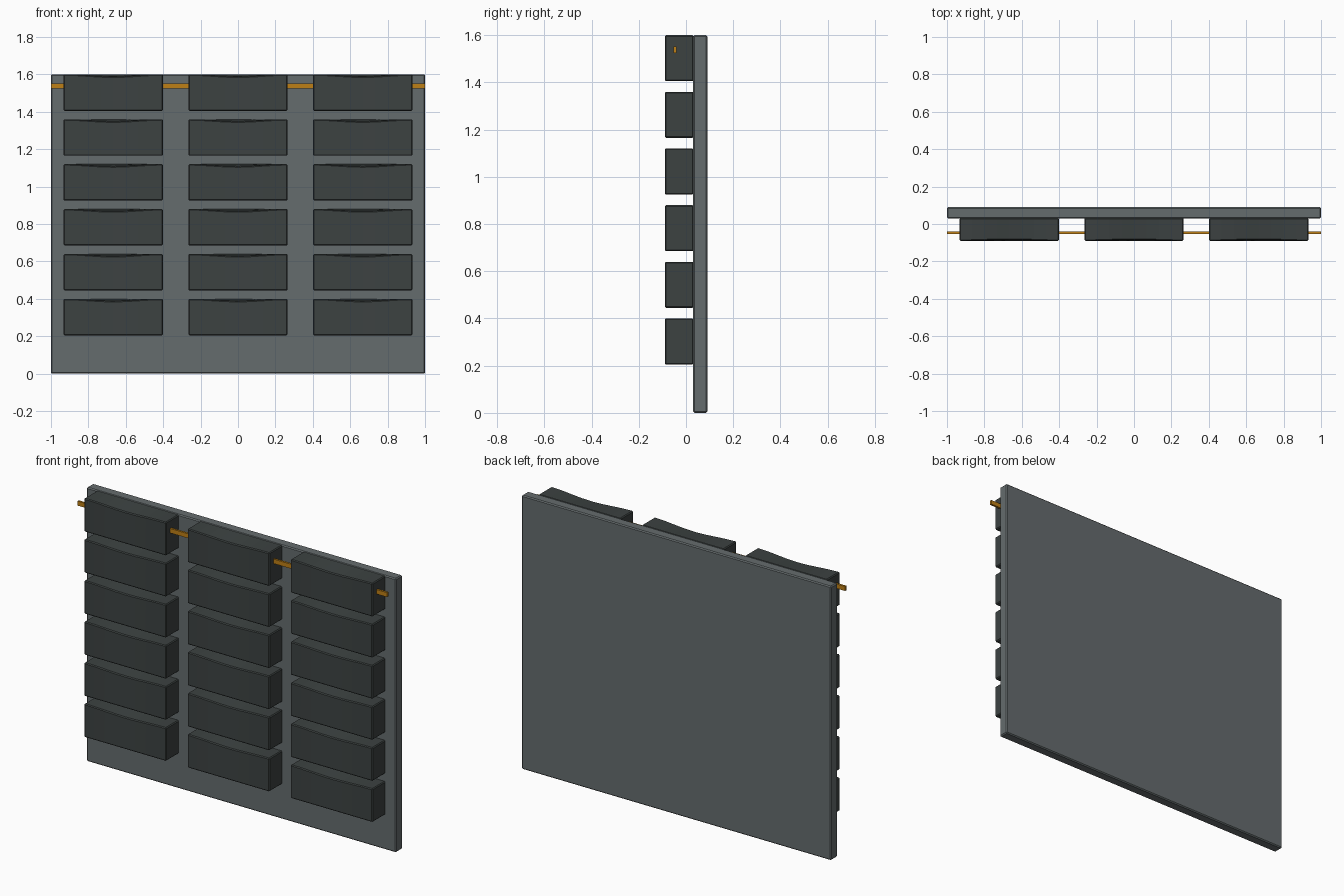
import bpy, bmesh, math

if "Cube" in bpy.data.objects:
    bpy.data.objects.remove(bpy.data.objects["Cube"])


def material(name, rgb):
    m = bpy.data.materials.new(name)
    m.diffuse_color = (*rgb, 1)
    m.use_nodes = True
    m.node_tree.nodes["Principled BSDF"].inputs["Base Color"].default_value = m.diffuse_color
    return m


PANEL = material("slate grey", (0.13, 0.15, 0.155))
BLOCK = material("dark charcoal", (0.045, 0.054, 0.053))
STRIP = material("amber", (0.52, 0.215, 0.008))


def bar(name, x0, x1, y0, y1, z0, z1, mat, bevel=0, dip=0, cuts=1):
    """Box swept along x; its top front edge is worn down by dip mid-span."""
    bm = bmesh.new()
    rings = []
    for i in range(cuts + 1):
        t = i / cuts
        d = dip * math.sin(math.pi * t) ** 2
        x = x0 + (x1 - x0) * t
        section = [(y0, z0), (y1, z0), (y1, z1), (y0 + d * 0.5, z1 - d)]
        rings.append([bm.verts.new((x, y, z)) for y, z in section])
    for a, b in zip(rings, rings[1:]):
        for k in range(4):
            n = (k + 1) % 4
            bm.faces.new((a[k], a[n], b[n], b[k]))
    bm.faces.new(rings[0])
    bm.faces.new(rings[-1])
    bmesh.ops.recalc_face_normals(bm, faces=bm.faces)
    mesh = bpy.data.meshes.new(name)
    bm.to_mesh(mesh)
    bm.free()
    mesh.materials.append(mat)
    ob = bpy.data.objects.new(name, mesh)
    bpy.context.collection.objects.link(ob)
    if bevel:
        mod = ob.modifiers.new("edge_bevel", 'BEVEL')
        mod.width = bevel
        mod.segments = 1
        mod.limit_method = 'ANGLE'
        mod.angle_limit = math.radians(40)
    return ob


# backing panel
bar("back_panel", -1, 1, 0.03, 0.09, 0, 1.6, PANEL, bevel=0.006)

# three columns of six worn blocks
for c in range(3):
    xc = (c - 1) * 0.667
    for r in range(6):
        z = 0.205 + r * 0.24
        bar(f"block_{c + 1}_{r + 1}", xc - 0.265, xc + 0.265, -0.09, 0.032,
            z, z + 0.195, BLOCK, bevel=0.005, dip=0.012, cuts=8)

# thin strip threaded through the top row
bar("amber_strip", -1, 1, -0.053, -0.041, 1.525, 1.551, STRIP)
